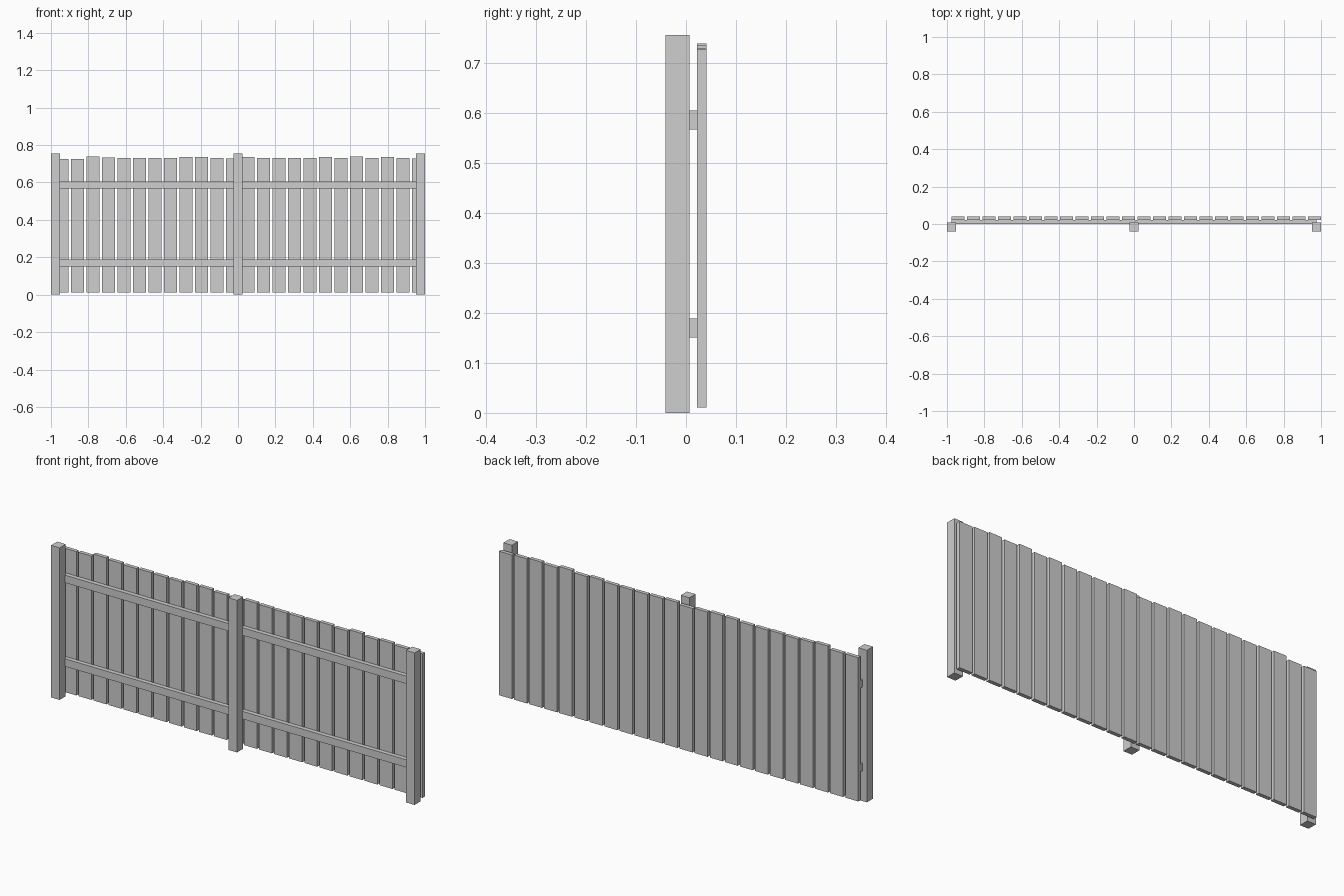
import bpy

if "Cube" in bpy.data.objects:
    bpy.data.objects.remove(bpy.data.objects["Cube"])

# Single flat grey
grey = bpy.data.materials.new("light_grey")
grey.diffuse_color = (0.62, 0.62, 0.62, 1)
grey.use_nodes = True
grey.node_tree.nodes["Principled BSDF"].inputs["Base Color"].default_value = grey.diffuse_color


def box(name, x0, x1, y0, y1, z0, z1):
    bpy.ops.mesh.primitive_cube_add(
        size=1, location=((x0 + x1) / 2, (y0 + y1) / 2, (z0 + z1) / 2))
    ob = bpy.context.object
    ob.name = name
    ob.scale = (x1 - x0, y1 - y0, z1 - z0)
    bpy.ops.object.transform_apply(location=False, rotation=False, scale=True)
    ob.data.materials.append(grey)
    return ob


# Three square posts at the front
POST = 0.047
for side, cx in (("left", -1 + POST / 2), ("middle", 0), ("right", 1 - POST / 2)):
    box(f"post_{side}", cx - POST / 2, cx + POST / 2, -0.041, 0.007, 0, 0.756)

# Two horizontal rails, let into the posts and carrying the planks
for level, z in (("lower", 0.151), ("upper", 0.567)):
    box(f"rail_{level}", -0.976, 0.976, 0.0, 0.022, z, z + 0.038)

# Vertical planks with slightly uneven tops
WIDTH = 0.071
TOPS = [726, 726, 739, 734, 730, 732, 730, 730, 735, 736, 731, 727,
        735, 732, 730, 730, 730, 735, 730, 739, 730, 735, 730, 727]
pitch = (1 - WIDTH + 0.976) / (len(TOPS) - 1)
for i, top in enumerate(TOPS):
    x = -0.976 + i * pitch
    box(f"plank_{i + 1}", x, x + WIDTH, 0.022, 0.041, 0.011, top / 1000)
